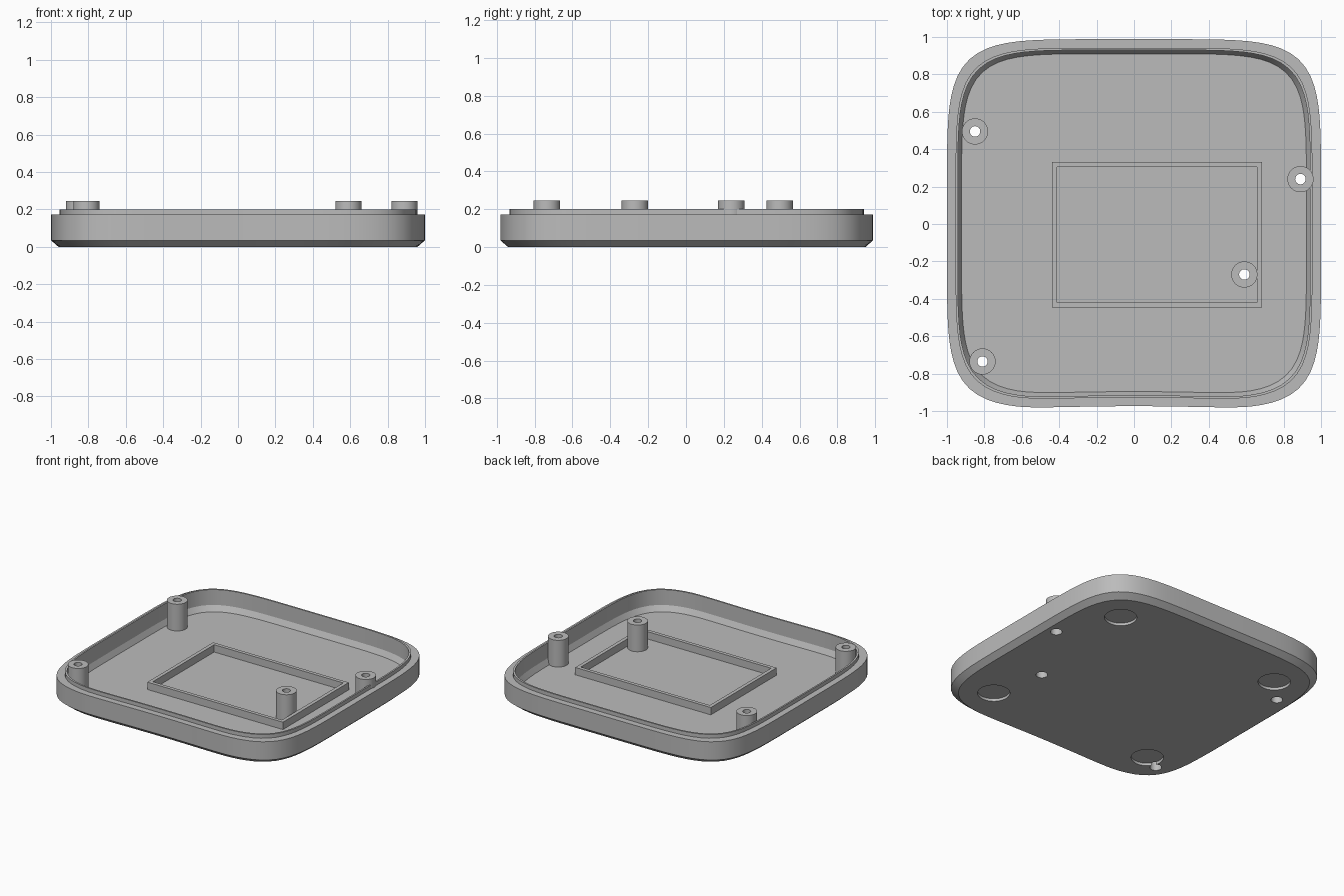
import bpy, bmesh, math
from math import cos, sin, pi, radians

if "Cube" in bpy.data.objects:
    bpy.data.objects.remove(bpy.data.objects["Cube"], do_unlink=True)

FLOOR = 0.045
POST_TOP = 0.245
BORE_TOP = 0.12
BORE_R = 0.04

grey = bpy.data.materials.new("light_grey")
grey.use_nodes = True
colour = (0.5, 0.5, 0.5, 1)
grey.diffuse_color = colour
grey.node_tree.nodes["Principled BSDF"].inputs["Base Color"].default_value = colour


def loft(name, rings, closed=False, smooth=True):
    """Skin equal-length rings of points; cap the ends, or join last to first."""
    bm = bmesh.new()
    loops = [[bm.verts.new(p) for p in ring] for ring in rings]
    pairs = list(zip(loops, loops[1:]))
    if closed:
        pairs.append((loops[-1], loops[0]))
    else:
        bm.faces.new(loops[0])
        bm.faces.new(loops[-1])
    for low, high in pairs:
        n = len(low)
        for i in range(n):
            j = (i + 1) % n
            bm.faces.new((low[i], low[j], high[j], high[i]))
    bmesh.ops.recalc_face_normals(bm, faces=bm.faces)
    mesh = bpy.data.meshes.new(name)
    bm.to_mesh(mesh)
    bm.free()
    mesh.materials.append(grey)
    obj = bpy.data.objects.new(name, mesh)
    bpy.context.collection.objects.link(obj)
    if smooth:
        shade(obj)
    return obj


def activate(obj):
    bpy.ops.object.select_all(action='DESELECT')
    obj.select_set(True)
    bpy.context.view_layer.objects.active = obj


def shade(obj):
    activate(obj)
    bpy.ops.object.shade_smooth_by_angle(angle=radians(25))


def circle(x, y, r, z, n=32):
    return [(x + r * cos(2 * pi * i / n), y + r * sin(2 * pi * i / n), z) for i in range(n)]


def squircle(inset, z, n=144, power=5.7):
    """Soft rounded square, with a slight hollow along the front edge."""
    a, b = 1 - inset, 0.988 - inset
    ring = []
    for i in range(n):
        c, s = cos(2 * pi * i / n), sin(2 * pi * i / n)
        r = (abs(c / a) ** power + abs(s / b) ** power) ** (-1 / power)
        x, y = r * c, r * s
        if y < -0.5:
            y += 0.014 * max(0, 1 - (x / 0.6) ** 2)
        ring.append((x, y, z))
    return ring


def rectangle(inset, z):
    x0, x1, y0, y1 = -0.438 + inset, 0.685 - inset, -0.447 + inset, 0.332 - inset
    return [(x0, y0, z), (x1, y0, z), (x1, y1, z), (x0, y1, z)]


def cut(target, cutter):
    activate(target)
    mod = target.modifiers.new("cut", 'BOOLEAN')
    mod.operation = 'DIFFERENCE'
    mod.solver = 'EXACT'
    mod.object = cutter
    bpy.ops.object.modifier_apply(modifier=mod.name)
    bpy.data.objects.remove(cutter, do_unlink=True)


# Tray: chamfered base, stepped lip, hollow inside with sloped floor edge
section = [(0.04, 0), (0, 0.035), (0, 0.172), (0.046, 0.172), (0.046, 0.2),
           (0.058, 0.2), (0.058, 0.085), (0.078, FLOOR)]
tray = loft("tray", [squircle(i, z) for i, z in section])

# Shallow round foot recesses underneath
for x in (-0.68, 0.68):
    for y in (-0.67, 0.67):
        cut(tray, loft("recess_cutter", [circle(x, y, 0.11, z, 48) for z in (-0.05, 0.02)]))

# Screw posts with a wide bore below and a narrow hole on top
posts = [("back_right", -0.85, 0.495), ("front_right", -0.81, -0.735),
         ("back_left", 0.89, 0.24), ("front_left", 0.59, -0.27)]
for label, x, y in posts:
    cut(tray, loft("bore_cutter", [circle(x, y, BORE_R, z) for z in (-0.05, BORE_TOP)]))
    profile = [(0.07, FLOOR), (0.07, POST_TOP), (0.028, POST_TOP),
               (0.028, BORE_TOP), (BORE_R, BORE_TOP), (BORE_R, FLOOR)]
    loft(label + "_post", [circle(x, y, r, z) for r, z in profile], closed=True)
shade(tray)

# Raised rectangular frame on the floor
frame = [(0, FLOOR), (0, 0.1), (0.027, 0.1), (0.027, FLOOR)]
loft("floor_frame", [rectangle(i, z) for i, z in frame], closed=True, smooth=False)
